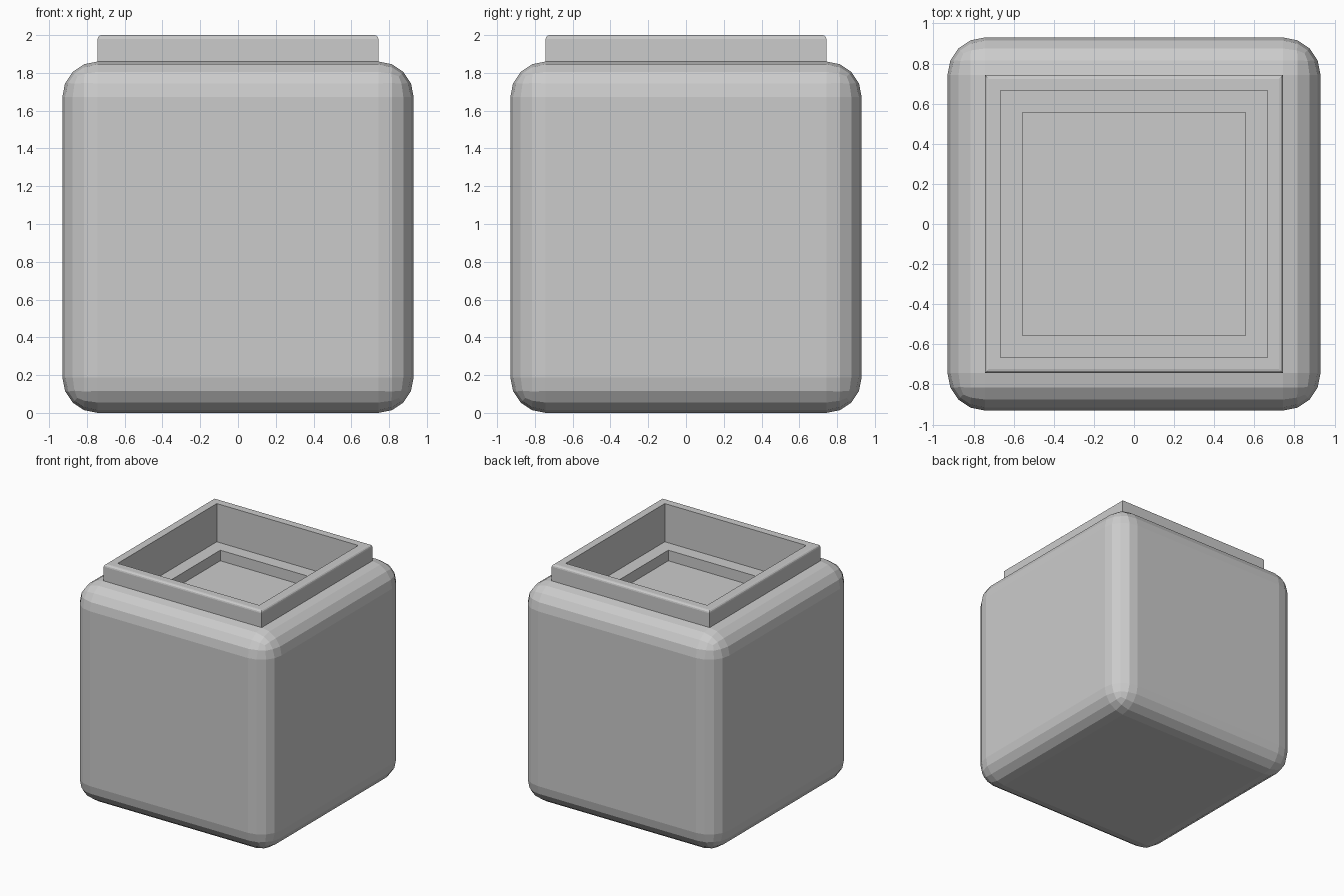
import bpy, bmesh
from mathutils import Matrix

if "Cube" in bpy.data.objects:
    bpy.data.objects.remove(bpy.data.objects["Cube"])

HALF, HEIGHT, ROUND = 0.93, 1.86, 0.187

bm = bmesh.new()


def push(face, dz):
    """Extrude one horizontal face along z and return the moved face."""
    new = bmesh.ops.extrude_discrete_faces(bm, faces=[face])["faces"][0]
    bmesh.ops.translate(bm, verts=new.verts[:], vec=(0, 0, dz))
    return new


def inset(face, amount):
    bmesh.ops.inset_region(bm, faces=[face], thickness=amount, use_even_offset=True)
    return face


def top_face():
    up = [f for f in bm.faces if f.normal.z > 0.99]
    return max(up, key=lambda f: f.calc_center_median().z)


# Rounded cube body
bmesh.ops.create_cube(bm, size=1, matrix=Matrix.Translation((0, 0, HEIGHT / 2))
                      @ Matrix.Diagonal((HALF * 2, HALF * 2, HEIGHT, 1)))
bmesh.ops.bevel(bm, geom=bm.edges[:], offset=ROUND, segments=4, profile=0.5,
                affect='EDGES')
bm.normal_update()

# Square collar with softened outer rim
collar = push(top_face(), 2.0 - HEIGHT)
bmesh.ops.bevel(bm, geom=collar.edges[:], offset=0.02, segments=3, profile=0.5,
                affect='EDGES')
bm.normal_update()

# Stepped recess: opening, ledge, then sunken floor
rim = top_face()
half_rim = max(v.co.x for v in rim.verts)
opening = push(inset(rim, half_rim - 0.665), -0.325)
push(inset(opening, 0.665 - 0.555), -0.09)

bm.normal_update()
mesh = bpy.data.meshes.new("jar_body")
bm.to_mesh(mesh)
bm.free()
jar = bpy.data.objects.new("jar_body", mesh)
bpy.context.collection.objects.link(jar)
